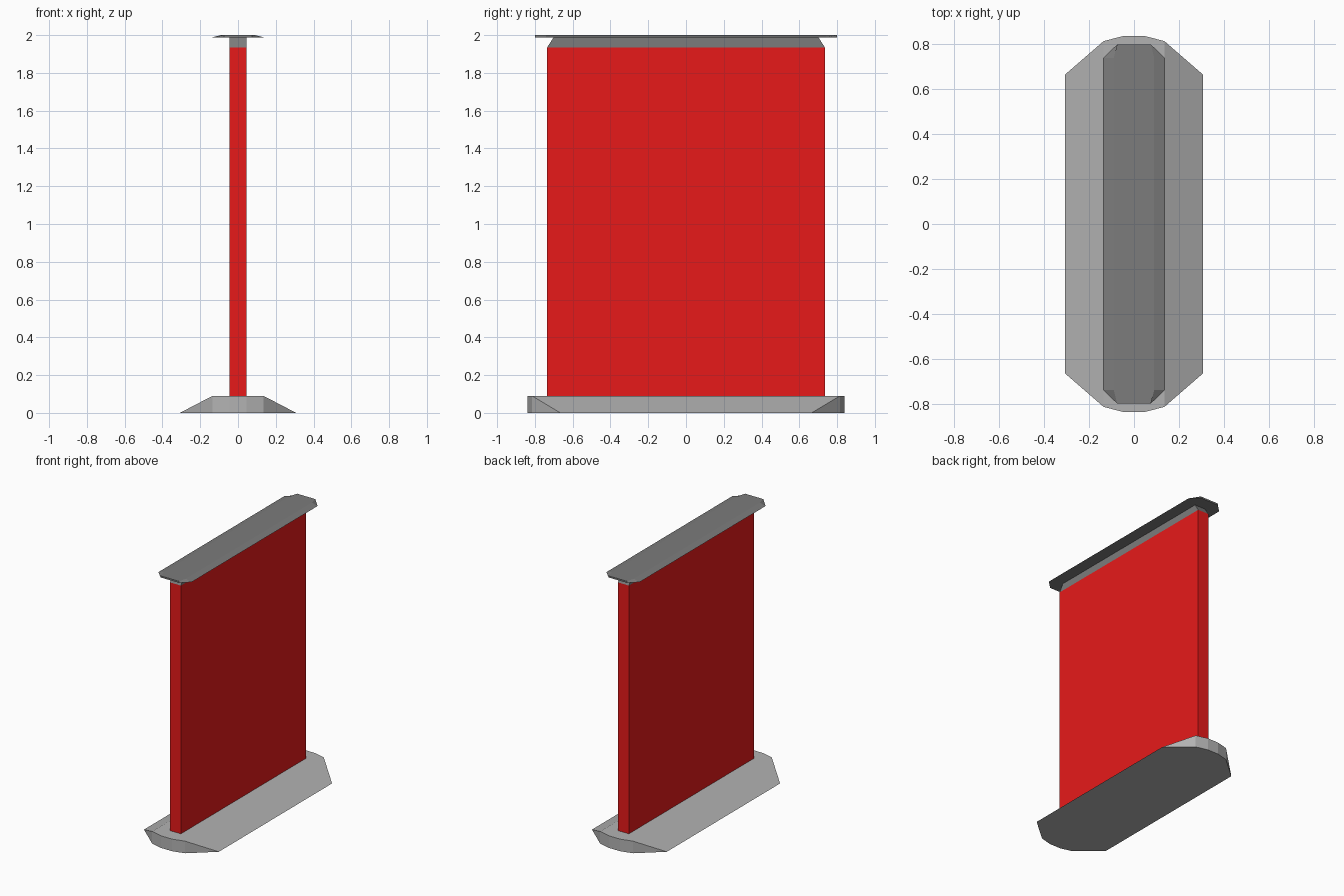
import bpy, bmesh

if "Cube" in bpy.data.objects:
    bpy.data.objects.remove(bpy.data.objects["Cube"])


def material(name, color):
    m = bpy.data.materials.new(name)
    m.diffuse_color = color
    m.use_nodes = True
    m.node_tree.nodes["Principled BSDF"].inputs["Base Color"].default_value = m.diffuse_color
    return m


def mirrored(quarter):
    """Full outline from the (+x, +y) quarter, listed from the side to the end."""
    q = list(quarter)
    return (q + [(-x, y) for x, y in reversed(q)]
            + [(-x, -y) for x, y in q] + [(x, -y) for x, y in reversed(q)])


def loft(name, lower, z0, upper, z1, mat=None):
    """Closed solid between two quarter outlines with equal point counts."""
    bm = bmesh.new()
    a = [bm.verts.new((x, y, z0)) for x, y in mirrored(lower)]
    b = [bm.verts.new((x, y, z1)) for x, y in mirrored(upper)]
    n = len(a)
    bm.faces.new(a[::-1])
    bm.faces.new(b)
    for i in range(n):
        j = (i + 1) % n
        bm.faces.new((a[i], a[j], b[j], b[i]))
    bmesh.ops.remove_doubles(bm, verts=bm.verts, dist=1e-5)
    bmesh.ops.recalc_face_normals(bm, faces=bm.faces)
    me = bpy.data.meshes.new(name)
    bm.to_mesh(me)
    bm.free()
    ob = bpy.data.objects.new(name, me)
    bpy.context.collection.objects.link(ob)
    if mat:
        me.materials.append(mat)
    return ob


red = material("red", (0.8, 0.01, 0.01, 1))
dark = material("dark_grey", (0.2, 0.2, 0.2, 1))
grey = material("mid_grey", (0.45, 0.45, 0.45, 1))

# Foot: rounded ends stay vertical, long sides slope inward
tip = [(0.135, 0.815), (0.045, 0.838)]
loft("base", [(0.308, 0.665)] + tip, 0, [tip[0]] + tip, 0.09, grey)

# Upright board
loft("panel", [(0.045, 0.735)], 0.09, [(0.045, 0.735)], 1.935, red)

# Tapered neck and thin cap with sloping rim
loft("neck", [(0.045, 0.735)], 1.935, [(0.045, 0.70)], 1.99, dark)
loft("cap", [(0.137, 0.74), (0.075, 0.80)], 1.988,
     [(0.09, 0.74), (0.075, 0.80)], 2.0, dark)
